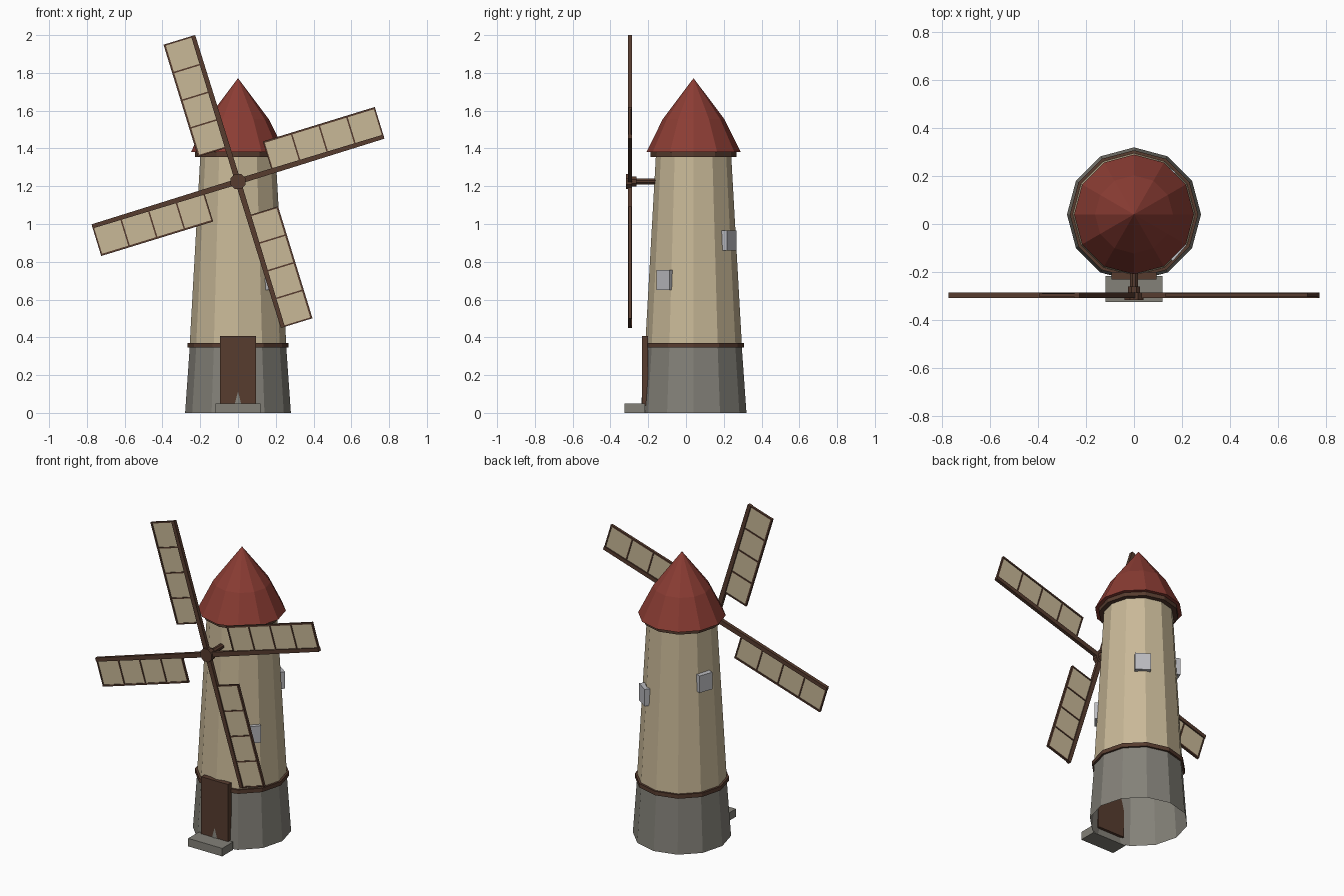
import bpy, bmesh, math
from mathutils import Matrix, Vector

if "Cube" in bpy.data.objects:
    bpy.data.objects.remove(bpy.data.objects["Cube"])

AXIS_Y = 0.04          # tower axis
HUB_Z = 1.225          # sail axle height
SAIL_Y = -0.297


def material(name, rgb):
    m = bpy.data.materials.new(name)
    m.diffuse_color = (*rgb, 1)
    m.use_nodes = True
    m.node_tree.nodes["Principled BSDF"].inputs["Base Color"].default_value = m.diffuse_color
    return m


CREAM = material("cream_plaster", (0.58, 0.48, 0.31))
STONE = material("grey_stone", (0.23, 0.22, 0.19))
ROOF = material("red_roof", (0.26, 0.046, 0.034))
WOOD = material("dark_wood", (0.095, 0.045, 0.028))
SHUTTER = material("pale_grey", (0.50, 0.50, 0.53))


def finish(name, bm, mat):
    bmesh.ops.recalc_face_normals(bm, faces=bm.faces)
    me = bpy.data.meshes.new(name)
    bm.to_mesh(me)
    bm.free()
    me.materials.append(mat)
    ob = bpy.data.objects.new(name, me)
    bpy.context.collection.objects.link(ob)
    return ob


def lathe(name, profile, mat, closed=False, sides=12, cap_start=False, cap_end=False):
    """Flat-sided revolve of (radius, z) points around the tower axis."""
    bm = bmesh.new()
    rings = []
    for r, z in profile:
        if r == 0:
            rings.append([bm.verts.new((0, AXIS_Y, z))] * sides)
        else:
            rings.append([bm.verts.new((r * math.cos(k * math.tau / sides),
                                        AXIS_Y + r * math.sin(k * math.tau / sides), z))
                          for k in range(sides)])
    pairs = list(zip(rings, rings[1:]))
    if closed:
        pairs.append((rings[-1], rings[0]))
    for a, b in pairs:
        for k in range(sides):
            n = (k + 1) % sides
            bm.faces.new(list(dict.fromkeys((a[k], a[n], b[n], b[k]))))
    if cap_start:
        bm.faces.new(rings[0])
    if cap_end:
        bm.faces.new(rings[-1])
    return finish(name, bm, mat)


def add_box(bm, lo, hi, matrix=Matrix()):
    lo, hi = Vector(lo), Vector(hi)
    m = matrix @ Matrix.Translation((lo + hi) / 2) @ Matrix.Diagonal((*(hi - lo), 1))
    return bmesh.ops.create_cube(bm, size=1, matrix=m)["verts"]


def box(name, lo, hi, mat, matrix=Matrix()):
    bm = bmesh.new()
    add_box(bm, lo, hi, matrix)
    return finish(name, bm, mat)


def rod(name, y0, y1, radius, sides, mat):
    """Prism along y at the axle height."""
    bm = bmesh.new()
    m = (Matrix.Translation((0, (y0 + y1) / 2, HUB_Z)) @ Matrix.Rotation(math.pi / 2, 4, 'X')
         @ Matrix.Rotation(math.pi / sides, 4, 'Z'))
    bmesh.ops.create_cone(bm, cap_ends=True, segments=sides, radius1=radius,
                          radius2=radius, depth=abs(y1 - y0), matrix=m)
    return finish(name, bm, mat)


# Tower: open stone base, plastered body, timber rings, roof
lathe("stone_base", [(0.28, 0), (0.255, 0.355)], STONE)
lathe("tower_body", [(0.256, 0.355), (0.199, 1.37)], CREAM, cap_end=True)
lathe("lower_band", [(0.25, 0.345), (0.268, 0.345), (0.268, 0.37), (0.25, 0.37)], WOOD, closed=True)
lathe("roof_collar", [(0.19, 1.355), (0.228, 1.355), (0.228, 1.382), (0.19, 1.382)], WOOD, closed=True)
lathe("roof", [(0.25, 1.38), (0.163, 1.555), (0, 1.772)], ROOF, cap_start=True)

# Door and doorstep
box("door", (-0.094, -0.232, 0.04), (0.094, -0.2, 0.408), WOOD)
box("doorstep", (-0.118, -0.325, 0), (0.118, -0.217, 0.05), STONE)

# Shuttered windows around the wall: angle, height, outer distance
for i, (deg, z, r) in enumerate([(-40, 0.703, 0.25), (56, 0.913, 0.244), (160, 1.04, 0.238)]):
    m = Matrix.Translation((0, AXIS_Y, z)) @ Matrix.Rotation(math.radians(deg), 4, 'Z')
    box(f"window_{i + 1}", (r - 0.04, -0.045, -0.053), (r, 0.045, 0.053), SHUTTER, m)

# Axle and hub
rod("axle", -0.28, -0.1, 0.017, 8, WOOD)
rod("axle_collar", -0.289, -0.262, 0.028, 8, WOOD)
rod("hub", -0.317, -0.285, 0.043, 8, WOOD)

# Four sails: tapered arm, lattice frame and cloth on one side of the arm
U0, U1, V1 = 0.188, 0.808, 0.164
for i in range(4):
    turn = (Matrix.Translation((0, SAIL_Y, HUB_Z))
            @ Matrix.Rotation(-math.radians(17.1 + 90 * i), 4, 'Y'))
    bm = bmesh.new()
    for v in add_box(bm, (0, -0.011, -0.015), (U1, 0.011, 0.015)):
        if v.co.x > U1 / 2:
            v.co.z *= 0.75
    add_box(bm, (U0, -0.008, V1 - 0.01), (U1, 0.008, V1))
    for k in range(5):
        u = U0 + 0.004 + (U1 - U0 - 0.008) * k / 4
        add_box(bm, (u - 0.004, -0.007, 0), (u + 0.004, 0.007, V1 - 0.002))
    bm.transform(turn)
    finish(f"sail_frame_{i + 1}", bm, WOOD)
    box(f"sail_cloth_{i + 1}", (U0 + 0.002, -0.003, 0), (U1 - 0.002, 0.003, V1 - 0.004), CREAM, turn)
